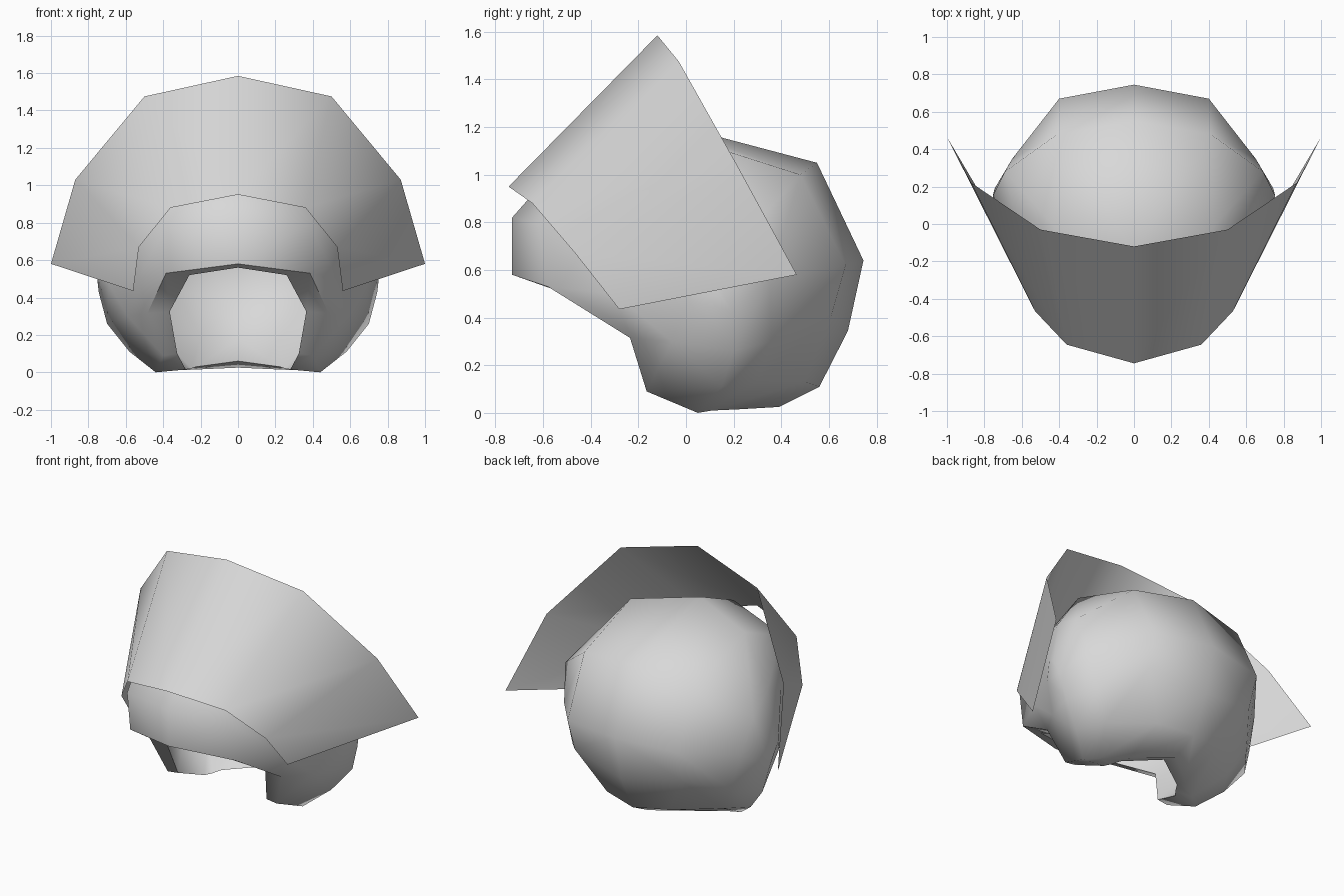
import bpy
import bmesh
from mathutils import Vector

if "Cube" in bpy.data.objects:
    bpy.data.objects.remove(bpy.data.objects["Cube"], do_unlink=True)

cloth = bpy.data.materials.new("grey_cloth")
cloth.use_nodes = True
shade = (0.69, 0.69, 0.69, 1)
cloth.diffuse_color = shade
cloth.node_tree.nodes["Principled BSDF"].inputs["Base Color"].default_value = shade

centre = Vector((0, .1, .6))


def loft(bm, first, second):
    """Bridge two neighbouring ribs with quads."""
    for i in range(len(first) - 1):
        bm.faces.new((first[i], second[i], second[i + 1], first[i + 1]))


def add_rib(bm, points):
    return [bm.verts.new(Vector(p)) for p in points]


def add_shell(bm, rib_points):
    """Loft the ribs; the last one folds back on itself and closes the cheek."""
    ribs = [add_rib(bm, points) for points in rib_points]
    for first, second in zip(ribs, ribs[1:]):
        loft(bm, first, second)
    fold = ribs[-1]
    half = len(fold) // 2
    front_part, back_part = fold[:half], fold[:half:-1]
    loft(bm, front_part, back_part)
    bm.faces.new((front_part[-1], back_part[-1], fold[half]))
    # The opening edge follows the front ends of the ribs, then the nape ends
    return [rib[0] for rib in ribs] + [rib[-1] for rib in reversed(ribs)]


def finish(name, bm, angle):
    """Mirror the half mesh, weld it, face it outwards and smooth it."""
    source = bm.verts[:] + bm.edges[:] + bm.faces[:]
    copy = bmesh.ops.duplicate(bm, geom=source)["geom"]
    for item in copy:
        if isinstance(item, bmesh.types.BMVert):
            item.co.x *= -1
    bmesh.ops.remove_doubles(bm, verts=bm.verts[:], dist=0.001)
    bmesh.ops.recalc_face_normals(bm, faces=bm.faces[:])
    facing = sum(f.normal.dot(f.calc_center_median() - centre) * f.calc_area() for f in bm.faces)
    if facing < 0:
        bmesh.ops.reverse_faces(bm, faces=bm.faces[:])
    mesh = bpy.data.meshes.new(name)
    bm.to_mesh(mesh)
    bm.free()
    mesh.materials.append(cloth)
    obj = bpy.data.objects.new(name, mesh)
    bpy.context.collection.objects.link(obj)
    bpy.ops.object.select_all(action="DESELECT")
    bpy.context.view_layer.objects.active = obj
    obj.select_set(True)
    bpy.ops.object.shade_smooth_by_angle(angle=angle)


# Cap: ribs running from the brow over the crown and down to the nape
middle = [(0, -.73, .58), (0, -.73, .82), (0, -.5, 1.08), (0, -.15, 1.235), (0, .55, 1.05),
          (0, .745, .64), (0, .68, .345), (0, .56, .11), (0, .39, .025)]
inner = [(.385, -.58, .53), (.38, -.62, .79), (.42, -.4, 1), (.42, -.02, 1.16), (.41, .48, 1),
         (.4, .67, .62), (.39, .61, .41), (.23, .5, .13), (.22, .22, .015)]
outer = [(.485, -.235, .315), (.53, -.3, .5), (.6, -.14, .79), (.64, .06, .87), (.69, .28, .78),
         (.65, .35, .55), (.58, .36, .3), (.48, .3, .13), (.36, .11, .01)]
side = [(.4, -.165, .09), (.59, -.06, .3), (.69, .01, .47), (.74, .09, .56), (.755, .15, .52),
        (.745, .19, .43), (.7, .2, .26), (.58, .15, .11), (.44, .05, 0)]
# Inner lip of the face opening, at the two ends of each rib
lip = [((0, -.64, .56), (0, .28, .06)), ((.26, -.56, .52), (.22, .14, .03)),
       ((.365, -.235, .325), (.25, .09, .02)), ((.325, -.165, .1), (.28, .05, .015))]

cap_ribs = [middle, inner, outer, side]
lining_ribs = []
for rib, (front_end, nape_end) in zip(cap_ribs, lip):
    shrunk = [centre + (Vector(p) - centre) * .86 for p in rib[1:-1]]
    lining_ribs.append([front_end] + shrunk + [nape_end])

bm = bmesh.new()
opening_edge = add_shell(bm, cap_ribs)
lining_edge = add_shell(bm, lining_ribs)
loft(bm, opening_edge, lining_edge)
finish("cap", bm, 1.05)

# Brim: thin flared sheet from the brow edge to the wide outer edge
brow_edge = [(0, -.745, .95), (.36, -.645, .88), (.53, -.465, .67), (.56, -.28, .435)]
flared_edge = [(0, -.12, 1.585), (.5, -.03, 1.475), (.87, .22, 1.03), (1, .465, .58)]
bm = bmesh.new()
loft(bm, add_rib(bm, brow_edge), add_rib(bm, flared_edge))
finish("brim", bm, .9)
